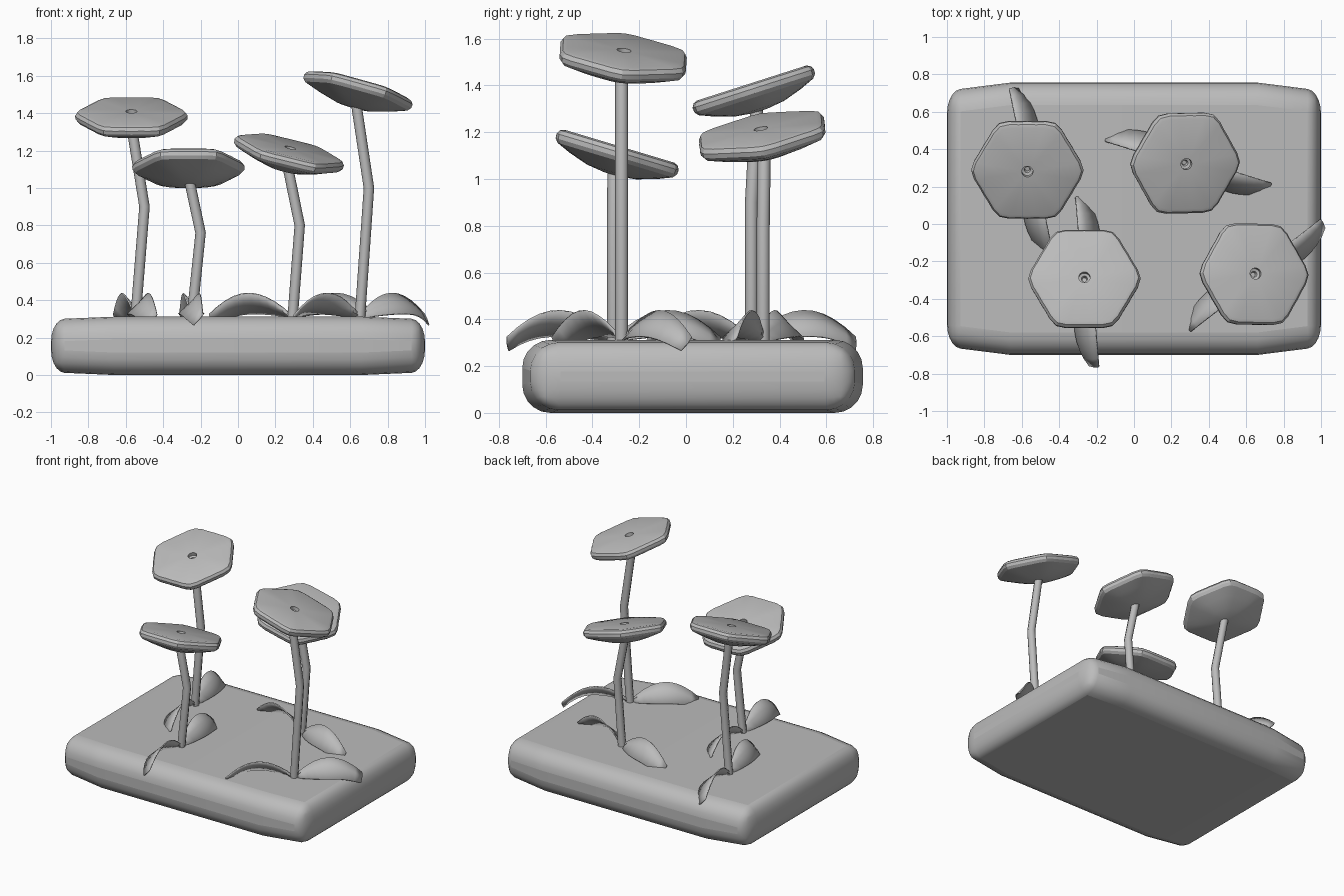
import bpy, bmesh
from math import cos, sin, pi, radians
from mathutils import Vector, Matrix

cube = bpy.data.objects.get("Cube")
if cube:
    bpy.data.objects.remove(cube)

grey = bpy.data.materials.new("plain grey")
grey.use_nodes = True
grey.diffuse_color = (0.5, 0.5, 0.5, 1)
for node in grey.node_tree.nodes:
    if node.type == 'BSDF_PRINCIPLED':
        node.inputs["Base Color"].default_value = (0.5, 0.5, 0.5, 1)


def add_object(name, data):
    data.materials.append(grey)
    ob = bpy.data.objects.new(name, data)
    bpy.context.scene.collection.objects.link(ob)
    return ob


def loft(name, rings, closed=True, caps=True):
    """Skin a list of equal-length point rings."""
    bm = bmesh.new()
    rows = [[bm.verts.new(p) for p in ring] for ring in rings]
    n = len(rows[0])
    for a, b in zip(rows, rows[1:]):
        for i in range(n if closed else n - 1):
            j = (i + 1) % n
            bm.faces.new((a[i], a[j], b[j], b[i]))
    if caps:
        bm.faces.new(rows[0])
        bm.faces.new(rows[-1])
    bmesh.ops.recalc_face_normals(bm, faces=bm.faces)
    mesh = bpy.data.meshes.new(name)
    bm.to_mesh(mesh)
    bm.free()
    return add_object(name, mesh)


def smooth(ob, angle):
    bpy.ops.object.select_all(action='DESELECT')
    ob.select_set(True)
    bpy.context.view_layer.objects.active = ob
    bpy.ops.object.shade_smooth_by_angle(angle=radians(angle))


# Rounded ground slab, slightly narrower and thinner at both ends
STRETCH = 0.6
sections = []
for x, half, low, high in ((-1, 0.685, 0.015, 0.298), (-0.66, 0.728, 0, 0.312),
                           (0.66, 0.728, 0, 0.312), (1, 0.685, 0.015, 0.298)):
    x /= STRETCH
    front, back = 0.028 - half, 0.028 + half
    sections.append([(x, front, low), (x, back, low), (x, back, high), (x, front, high)])
slab = loft("ground_slab", sections)
slab.scale.x = STRETCH
bevel = slab.modifiers.new("round edges", 'BEVEL')
bevel.width = 0.12
bevel.segments = 5
bevel.limit_method = 'ANGLE'
bevel.angle_limit = radians(40)
smooth(slab, 25)


# Wavy cap with a flat top, rounded rim, shallow bowl below and a small socket
def make_cap(name, centre, normal):
    profile = ((0.012, -0.05), (0.016, -0.03), (0.03, -0.025), (0.03, 0),
               (0.255, 0), (0.273, -0.007), (0.284, -0.025), (0.282, -0.045),
               (0.268, -0.062), (0.2, -0.088), (0.11, -0.115), (0.03, -0.125))
    rings = []
    for r, z in profile:
        wave = 0.05 * min(1, r / 0.25) ** 2
        ring = []
        for i in range(36):
            a = 2 * pi * i / 36
            rr = r * (1 + wave * cos(6 * a) + wave * 0.2 * cos(12 * a))
            ring.append((rr * cos(a), rr * sin(a), z))
        rings.append(ring)
    cap = loft(name, rings)
    turn = Vector((0, 0, 1)).rotation_difference(normal).to_matrix().to_4x4()
    cap.matrix_world = Matrix.Translation(centre) @ turn
    smooth(cap, 25)


# Kinked round stem
def make_stem(name, points):
    curve = bpy.data.curves.new(name, 'CURVE')
    curve.dimensions = '3D'
    curve.bevel_depth = 0.028
    curve.bevel_resolution = 2
    curve.use_fill_caps = True
    line = curve.splines.new('POLY')
    line.points.add(len(points) - 1)
    for p, co in zip(line.points, points):
        p.co = (*co, 1)
    line.use_smooth = True
    add_object(name, curve)


# Leaning arched leaf with a blunt tip
def make_leaf(name, base, angle):
    rows = []
    steps = 10
    for i in range(steps + 1):
        t = i / steps
        arch = sin(pi * min(1, t * 0.97)) ** 0.9
        drop = max(0, t - 0.6) ** 2 * 0.25
        top = 0.32 + 0.12 * arch - drop * 0.2
        bottom = 0.305 + 0.025 * arch - drop
        spread = 0.02 + 0.075 * sin(pi * t) ** 0.8 + 0.03 * t
        rows.append([(0.46 * t, 0.02 * min(1, 3 * t), top),
                     (0.46 * t, 0.02 - spread * 0.4, top * 0.55 + bottom * 0.45),
                     (0.45 * t, 0.02 - spread, bottom)])
    leaf = loft(name, rows, closed=False, caps=False)
    leaf.matrix_world = Matrix.Translation(base) @ Matrix.Rotation(angle, 4, 'Z')
    thick = leaf.modifiers.new("thickness", 'SOLIDIFY')
    thick.thickness = 0.008
    smooth(leaf, 40)


# name, cap centre, cap normal, stem base (x, y), bend (x, z), leaf angle
plants = (
    ("left_back", (-0.57, 0.28, 1.41), (0, -0.32, 1), (-0.55, 0.28), (-0.5, 0.9), 102),
    ("left_front", (-0.265, -0.285, 1.14), (0, 0.3, 1), (-0.25, -0.31), (-0.2, 0.76), 95),
    ("right_back", (0.28, 0.32, 1.215), (0.25, -0.19, 1), (0.29, 0.33), (0.33, 0.8), -17),
    ("right_front", (0.65, -0.265, 1.55), (0.28, 0.13, 1), (0.65, -0.275), (0.7, 1.0), 38),
)
for name, centre, normal, (x, y), (bend_x, bend_z), angle in plants:
    centre, normal = Vector(centre), Vector(normal).normalized()
    make_cap(name + "_cap", centre, normal)
    tip = centre - normal * 0.08
    make_stem(name + "_stem", [(x, y, 0.28), (bend_x, y, bend_z), tip])
    for side, turn in (("first", 0), ("second", 180)):
        make_leaf(f"{name}_{side}_leaf", Vector((x, y, 0)), radians(angle + turn))
